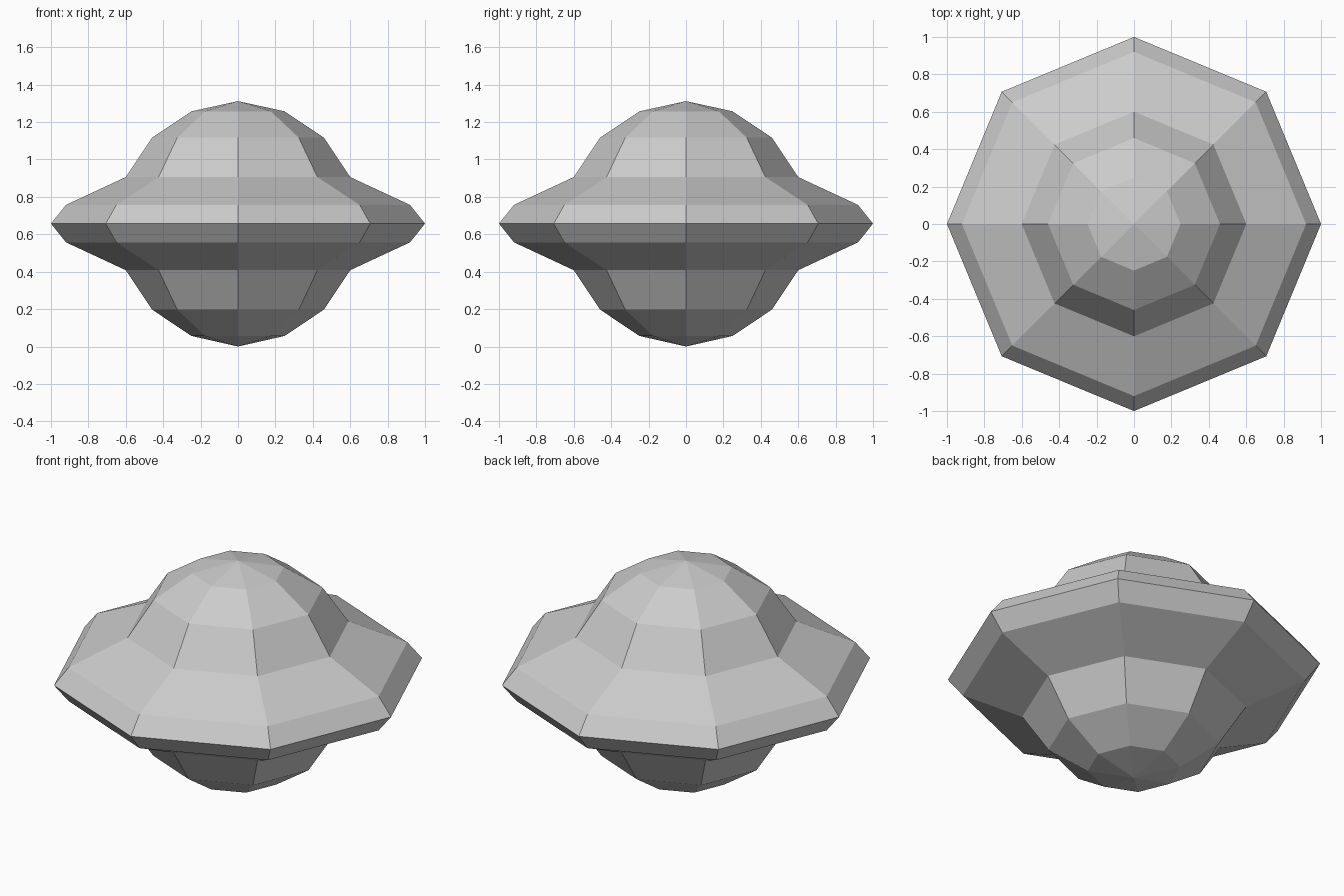
import bpy, bmesh
from math import sin, cos, pi

if "Cube" in bpy.data.objects:
    bpy.data.objects.remove(bpy.data.objects["Cube"])

SIDES = 8
MID = 0.657
R = 0.655

# Half profile (radius, height above middle): flared rim, then dome
rim = [(1.0, 0.0), (0.92, 0.10)]
dome = [(0.65 * sin(a), 0.65 * cos(a)) for a in (3 * pi / 8, pi / 4, pi / 8)]
upper = rim + dome
profile = [(r, -h) for r, h in reversed(upper[1:])] + upper

bm = bmesh.new()

# Octagonal rings
rings = [[bm.verts.new((r * cos(2 * pi * i / SIDES), r * sin(2 * pi * i / SIDES), MID + h))
          for i in range(SIDES)] for r, h in profile]
bottom = bm.verts.new((0, 0, MID - R - 0.002))
top = bm.verts.new((0, 0, MID + R))
bottom.co.z = 0.0

# Side bands and pole caps
for i in range(SIDES):
    j = (i + 1) % SIDES
    for lo, hi in zip(rings, rings[1:]):
        bm.faces.new((lo[i], lo[j], hi[j], hi[i]))
    bm.faces.new((rings[-1][i], rings[-1][j], top))
    bm.faces.new((rings[0][j], rings[0][i], bottom))

bmesh.ops.recalc_face_normals(bm, faces=bm.faces[:])
mesh = bpy.data.meshes.new("saucer_body")
bm.to_mesh(mesh)
bm.free()
body = bpy.data.objects.new("saucer_body", mesh)
bpy.context.collection.objects.link(body)
